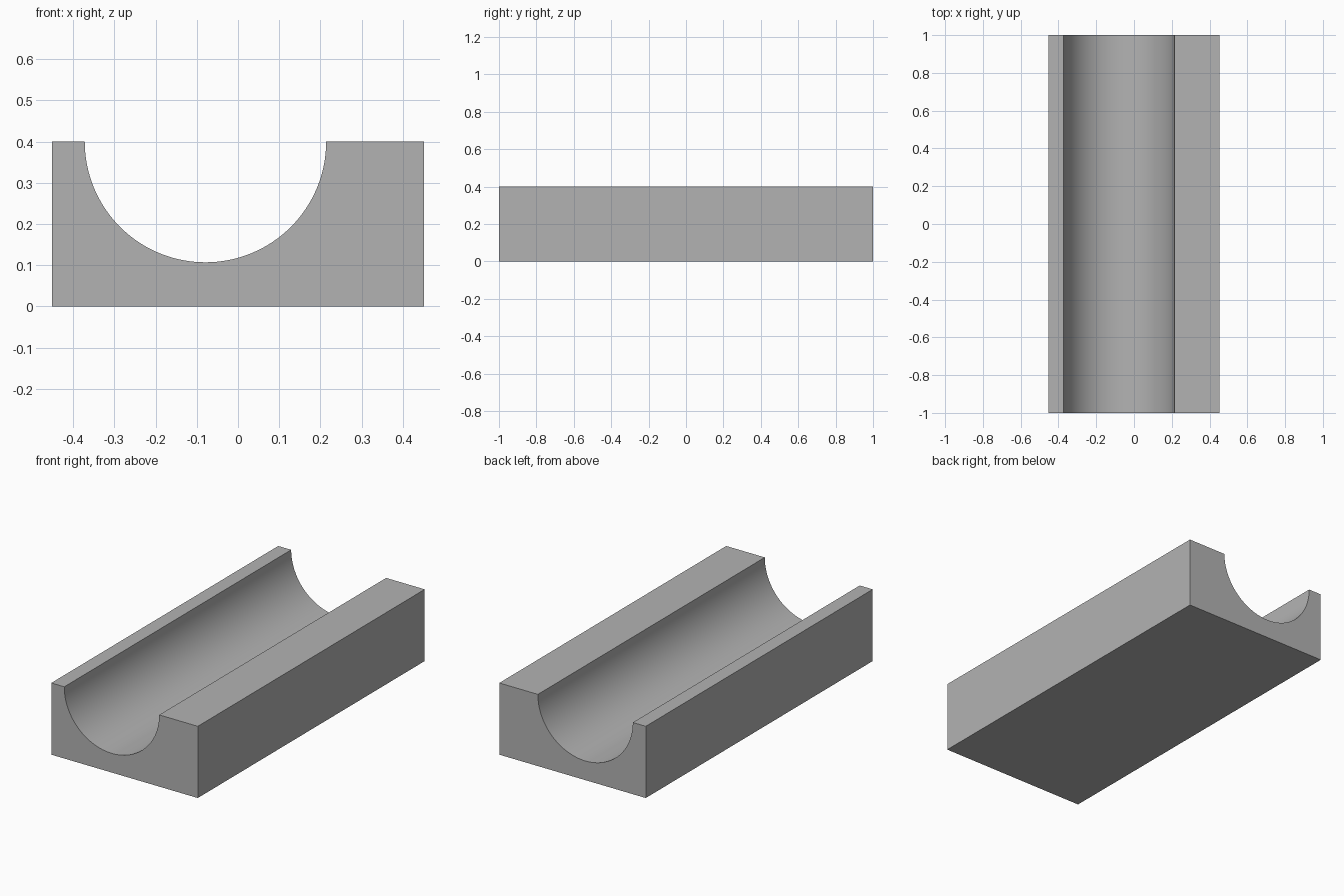
import bpy, bmesh, math

# Remove the default cube
cube = bpy.data.objects.get("Cube")
if cube:
    bpy.data.objects.remove(cube, do_unlink=True)

HALF_WIDTH, HALF_LENGTH, HEIGHT = 0.452, 1.0, 0.4
CENTRE_X, RADIUS, SEGMENTS = -0.079, 0.293, 64

# Plain grey material
grey = bpy.data.materials.new("plain grey")
grey.use_nodes = True
colour = (0.45, 0.45, 0.45, 1)
grey.diffuse_color = colour
grey.node_tree.nodes["Principled BSDF"].inputs["Base Color"].default_value = colour

# Block profile with a half-round channel in its top
profile = [(-HALF_WIDTH, HEIGHT), (-HALF_WIDTH, 0), (HALF_WIDTH, 0), (HALF_WIDTH, HEIGHT)]
for i in range(SEGMENTS + 1):
    a = math.pi * i / SEGMENTS
    profile.append((CENTRE_X + RADIUS * math.cos(a), HEIGHT - RADIUS * math.sin(a)))

# Extrude the profile along the block's length
bm = bmesh.new()
end = bm.faces.new([bm.verts.new((x, -HALF_LENGTH, z)) for x, z in profile])
result = bmesh.ops.extrude_face_region(bm, geom=[end], use_keep_orig=True)
moved = [g for g in result["geom"] if isinstance(g, bmesh.types.BMVert)]
bmesh.ops.translate(bm, verts=moved, vec=(0, 2 * HALF_LENGTH, 0))
bmesh.ops.recalc_face_normals(bm, faces=bm.faces)
mesh = bpy.data.meshes.new("channel_block")
bm.to_mesh(mesh)
bm.free()
mesh.materials.append(grey)

block = bpy.data.objects.new("channel_block", mesh)
bpy.context.collection.objects.link(block)

# Smooth channel, sharp block edges
bpy.ops.object.select_all(action="DESELECT")
block.select_set(True)
bpy.context.view_layer.objects.active = block
bpy.ops.object.shade_smooth_by_angle(angle=math.radians(30))
